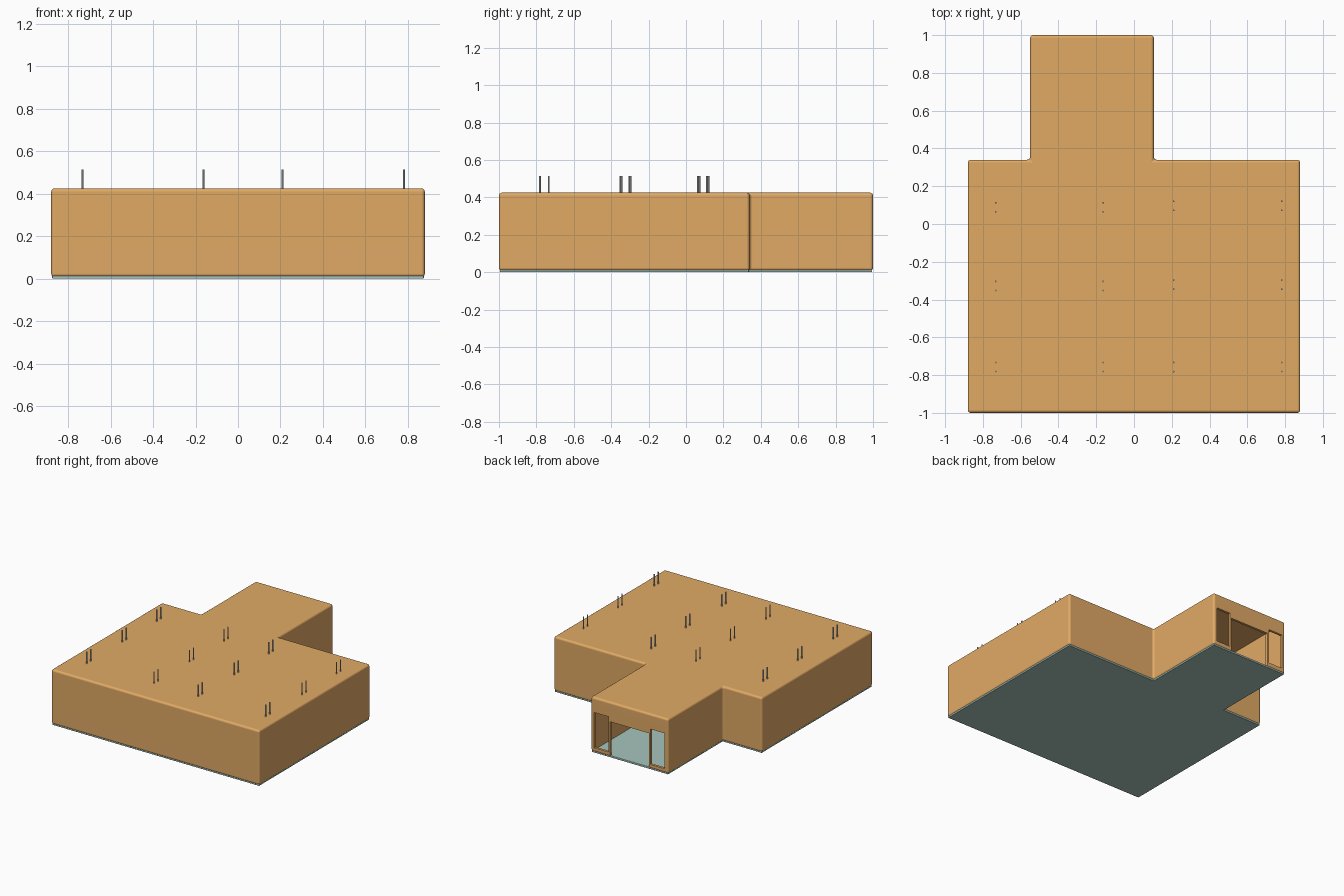
import bpy, bmesh

if "Cube" in bpy.data.objects:
    bpy.data.objects.remove(bpy.data.objects["Cube"])


def material(name, rgb):
    m = bpy.data.materials.new(name)
    m.diffuse_color = (*rgb, 1)
    m.use_nodes = True
    m.node_tree.nodes["Principled BSDF"].inputs["Base Color"].default_value = m.diffuse_color
    return m


WALL = material("warm_wall", (0.75, 0.40, 0.13))
FLOOR = material("pale_floor", (0.39, 0.56, 0.51))


def outline(d):
    """T-shaped plan, inset by d."""
    return [(-0.88 + d, -1 + d), (0.88 - d, -1 + d), (0.88 - d, 0.34 - d),
            (0.105 - d, 0.34 - d), (0.105 - d, 1 - d), (-0.55 + d, 1 - d),
            (-0.55 + d, 0.34 - d), (-0.88 + d, 0.34 - d)]


def prism(name, pts, z0, z1, mat=None):
    bm = bmesh.new()
    face = bm.faces.new([bm.verts.new((x, y, z0)) for x, y in pts])
    top = bmesh.ops.extrude_face_region(bm, geom=[face])["geom"]
    bmesh.ops.translate(bm, vec=(0, 0, z1 - z0),
                        verts=[v for v in top if isinstance(v, bmesh.types.BMVert)])
    bmesh.ops.recalc_face_normals(bm, faces=bm.faces)
    me = bpy.data.meshes.new(name)
    bm.to_mesh(me)
    bm.free()
    ob = bpy.data.objects.new(name, me)
    bpy.context.collection.objects.link(ob)
    if mat:
        me.materials.append(mat)
    return ob


def rect(x0, x1, y0, y1):
    return [(x0, y0), (x1, y0), (x1, y1), (x0, y1)]


def activate(ob):
    bpy.ops.object.select_all(action='DESELECT')
    ob.select_set(True)
    bpy.context.view_layer.objects.active = ob


def bevel(ob, width):
    activate(ob)
    m = ob.modifiers.new("round", 'BEVEL')
    m.width, m.segments, m.limit_method = width, 4, 'ANGLE'
    bpy.ops.object.modifier_apply(modifier=m.name)


def cut(ob, cutter):
    cutter.hide_render = True
    activate(ob)
    m = ob.modifiers.new("cut", 'BOOLEAN')
    m.operation, m.solver, m.object = 'DIFFERENCE', 'EXACT', cutter
    bpy.ops.object.modifier_apply(modifier=m.name)
    bpy.data.objects.remove(cutter)


def smooth(ob):
    activate(ob)
    bpy.ops.object.shade_smooth_by_angle(angle=0.6)
    ob.modifiers.new("flat_faces", 'WEIGHTED_NORMAL').keep_sharp = True


# hollow walls and roof in one shell
shell = prism("walls_and_roof", outline(0), 0.008, 0.425, WALL)
bevel(shell, 0.016)
cut(shell, prism("room_cutter", outline(0.018), -0.1, 0.407))

# doorway with a side window on each hand
cx = -0.2225
for a, b, z0, z1 in [(-0.165, 0.165, -0.1, 0.275),
                     (0.178, 0.298, 0.04, 0.31), (-0.298, -0.178, 0.04, 0.31)]:
    cut(shell, prism("opening_cutter", rect(cx + a, cx + b, 0.95, 1.05), z0, z1))
smooth(shell)

# floor slab
floor = prism("floor_slab", outline(0.005), 0, 0.015, FLOOR)
bevel(floor, 0.003)
smooth(floor)

# hanging ceiling lights, each on four rods that pass through the roof
for side, (xa, xb), rows in [("left", (-0.732, -0.163), (0.088, -0.328, -0.757)),
                             ("right", (0.21, 0.782), (0.096, -0.321, -0.757))]:
    for i, y in enumerate(rows, 1):
        prism(f"light_{side}_{i}", rect(xa - 0.02, xb + 0.02, y - 0.035, y + 0.035),
              0.335, 0.355)
        for x in (xa, xb):
            for dy in (-0.024, 0.024):
                bpy.ops.mesh.primitive_cylinder_add(
                    vertices=12, radius=0.0045, depth=0.165,
                    location=(x, y + dy, 0.4325))
                rod = bpy.context.object
                rod.name = f"light_rod_{side}_{i}"
                bpy.ops.object.shade_smooth_by_angle(angle=0.6)
